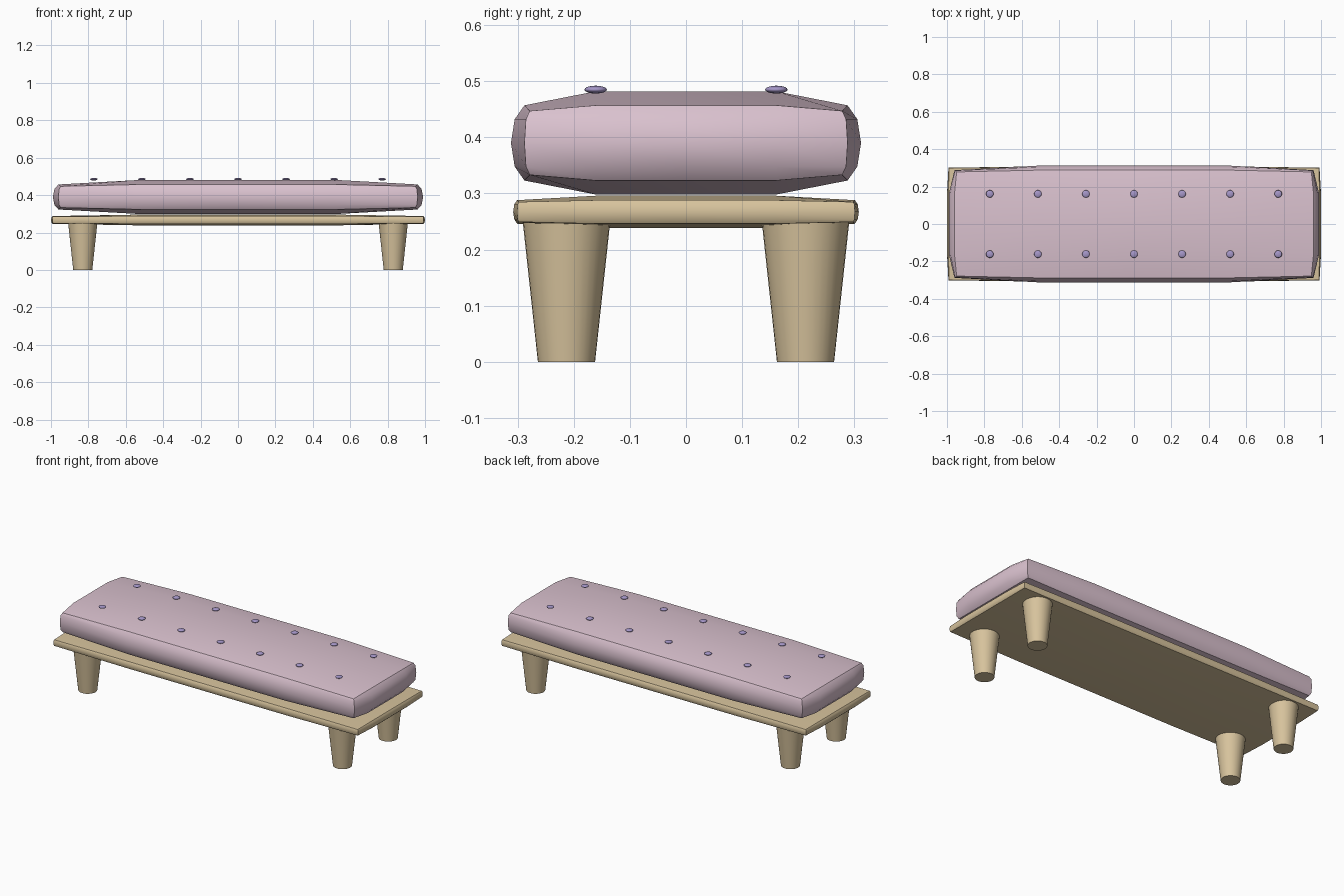
import bpy, bmesh

if "Cube" in bpy.data.objects:
    bpy.data.objects.remove(bpy.data.objects["Cube"])


def material(name, rgb):
    m = bpy.data.materials.new(name)
    m.diffuse_color = (*rgb, 1)
    m.use_nodes = True
    m.node_tree.nodes["Principled BSDF"].inputs["Base Color"].default_value = m.diffuse_color
    return m


WOOD = material("pale wood", (0.68, 0.546, 0.335))
FABRIC = material("dusty pink fabric", (0.70, 0.535, 0.62))
BUTTON = material("lilac button", (0.38, 0.31, 0.58))


def finish(bm, name, mat, angle=0.55):
    mesh = bpy.data.meshes.new(name)
    bm.to_mesh(mesh)
    bm.free()
    mesh.materials.append(mat)
    ob = bpy.data.objects.new(name, mesh)
    bpy.context.collection.objects.link(ob)
    bpy.ops.object.select_all(action='DESELECT')
    ob.select_set(True)
    bpy.context.view_layer.objects.active = ob
    bpy.ops.object.shade_smooth_by_angle(angle=angle)
    return ob


def puffed_box(name, mat, half, inset, z):
    """Box of 4 x 4 x 4 cells whose edges and corners are drawn inwards."""
    bm = bmesh.new()
    bmesh.ops.create_cube(bm, size=2)
    bmesh.ops.subdivide_edges(bm, edges=bm.edges[:], cuts=3, use_grid_fill=True)
    for v in bm.verts:
        unit = [round(c * 2) / 2 for c in v.co]
        for i in range(3):
            c = unit[i]
            pull = []
            for j in range(3):
                if j != i:
                    a = abs(unit[j])
                    pull.append(1 if a == 1 else 0.28 if (a == 0.5 and j == 2) else 0)
            size = half[i]
            if abs(c) == 1:
                size -= inset[i] * (max(pull) + 0.4 * min(pull))
            elif i < 2:
                size *= 1.03
            else:
                size *= 0.92
            v.co[i] = c * size
        v.co.z += z
    return finish(bm, name, mat)


# Bench board and padded cushion
puffed_box("bench_board", WOOD, (1.0, 0.308, 0.029), (0.008, 0.007, 0.008), 0.267)
puffed_box("cushion", FABRIC, (0.99, 0.312, 0.092), (0.03, 0.024, 0.025), 0.39)

# Four tapered round legs
for sx, side in ((-1, "left"), (1, "right")):
    for sy, end in ((-1, "front"), (1, "back")):
        bm = bmesh.new()
        bmesh.ops.create_cone(bm, cap_ends=True, segments=32, radius1=0.051,
                              radius2=0.078, depth=0.25)
        bmesh.ops.translate(bm, verts=bm.verts[:],
                            vec=(sx * 0.83, sy * 0.213, 0.125))
        finish(bm, f"{end}_{side}_leg", WOOD)

# Two rows of flattened tufting buttons
for row, y in (("front", -0.161), ("back", 0.161)):
    for k in range(7):
        bm = bmesh.new()
        bmesh.ops.create_uvsphere(bm, u_segments=20, v_segments=10, radius=1)
        bmesh.ops.scale(bm, verts=bm.verts[:], vec=(0.02, 0.02, 0.007))
        bmesh.ops.translate(bm, verts=bm.verts[:],
                            vec=((k - 3) * 0.257, y, 0.485))
        finish(bm, f"{row}_button_{k + 1}", BUTTON, 1.0)
